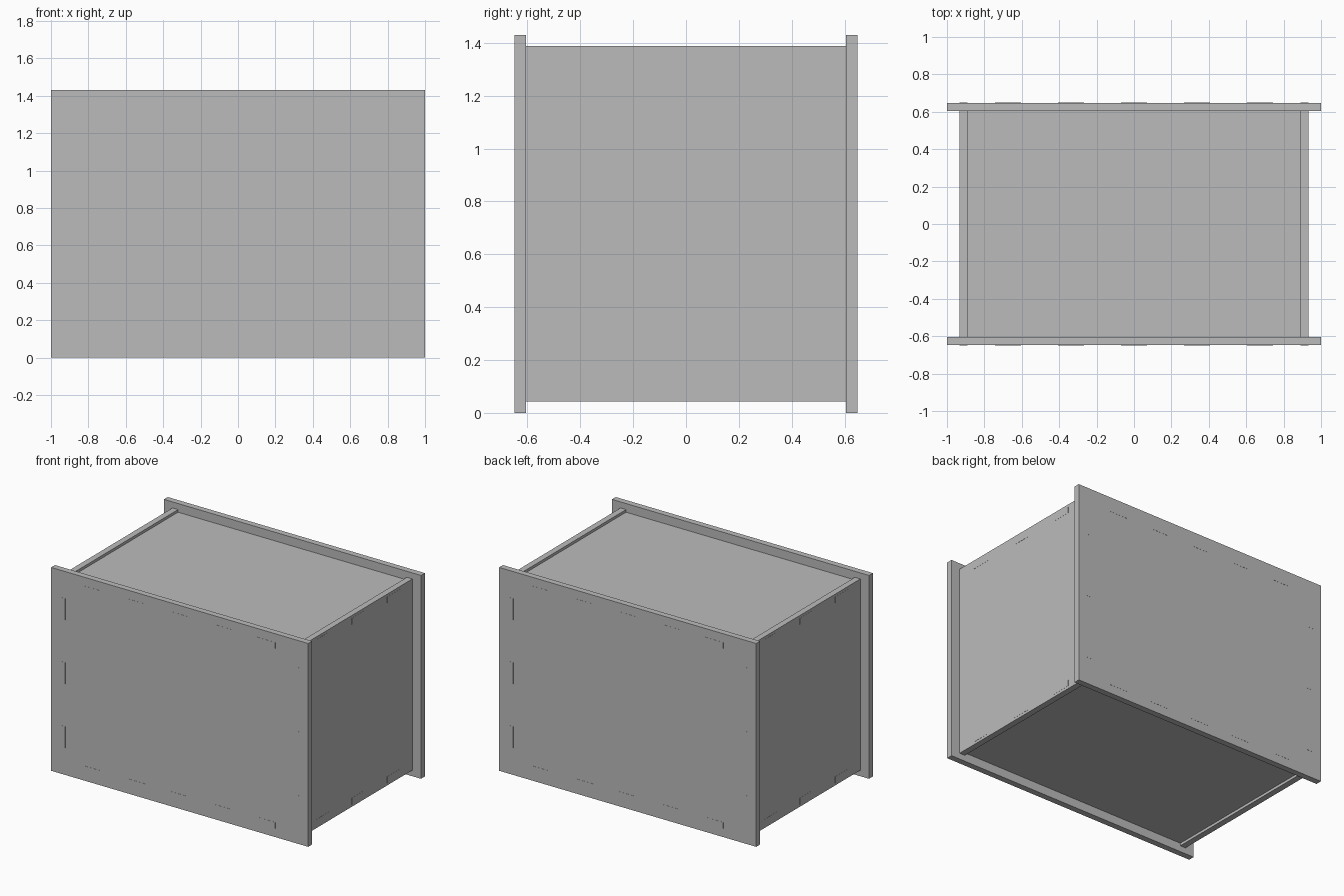
import bpy
import bmesh
from mathutils import Matrix, Vector

cube = bpy.data.objects.get("Cube")
if cube:
    bpy.data.objects.remove(cube, do_unlink=True)

GREY = (0.5, 0.5, 0.5, 1.0)
mat = bpy.data.materials.new("plain grey")
mat.use_nodes = True
mat.diffuse_color = GREY
mat.node_tree.nodes["Principled BSDF"].inputs["Base Color"].default_value = GREY

# Overall sizes of the slotted panel box
T = 0.043              # board thickness
W, D, H = 2.0, 1.296, 1.43
INNER_Y = D / 2 - T    # inner face of front and back boards
SIDE_OUT = 0.933       # outer face of side boards
SIDE_IN = SIDE_OUT - T
LID_Z = H / 2 - 0.0825 # shelf board centre, measured from mid height
TAB = 0.14             # tab length
PROUD = 0.001          # tabs stand barely proud of the slots


def add_box(bm, centre, size):
    m = Matrix.Translation(centre) @ Matrix.Diagonal((*size, 1))
    bmesh.ops.create_cube(bm, size=1, matrix=m)


def make_board(name, boxes):
    bm = bmesh.new()
    for centre, size in boxes:
        add_box(bm, Vector(centre), size)
    mesh = bpy.data.meshes.new(name)
    bm.to_mesh(mesh)
    bm.free()
    mesh.materials.append(mat)
    obj = bpy.data.objects.new(name, mesh)
    bpy.context.collection.objects.link(obj)
    return obj


reach = T + PROUD

# Front and back boards, the full width and height
for name, s in (("front_board", -1), ("back_board", 1)):
    make_board(name, [((0, s * (INNER_Y + T / 2), H / 2), (W, T, H))])

# Side boards with three tabs into the front and back
for name, s in (("left_board", 1), ("right_board", -1)):
    x = s * (SIDE_IN + T / 2)
    boxes = [((x, 0, H / 2), (T, 2 * INNER_Y, 1.345))]
    for e in (-1, 1):
        for i in (-1, 0, 1):
            boxes.append(((x, e * (INNER_Y + reach / 2), H / 2 + i * 0.45),
                          (T, reach, 0.15)))
    make_board(name, boxes)

# Top and bottom boards with tabs on all four edges
for name, s in (("bottom_board", -1), ("top_board", 1)):
    z = H / 2 + s * LID_Z
    boxes = [((0, 0, z), (2 * SIDE_IN, 2 * INNER_Y, T))]
    for e in (-1, 1):
        for i in range(-2, 3):
            boxes.append(((i * 0.337, e * (INNER_Y + reach / 2), z),
                          (TAB, reach, T)))
        for i in (-1, 0, 1):
            boxes.append(((e * (SIDE_IN + reach / 2), i * 0.395, z),
                          (reach, TAB, T)))
    make_board(name, boxes)
